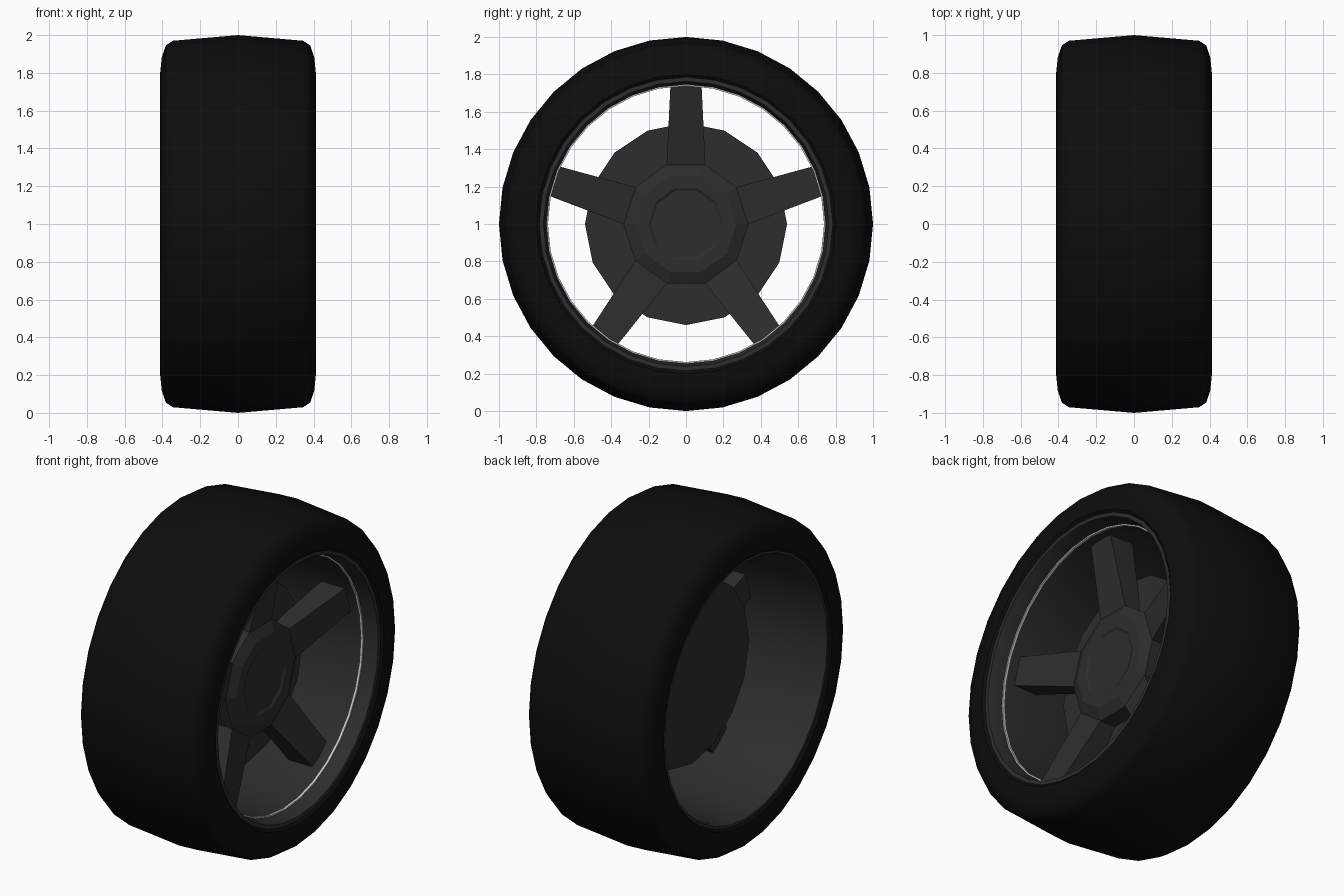
import bpy, bmesh, math

if "Cube" in bpy.data.objects:
    bpy.data.objects.remove(bpy.data.objects["Cube"])


def material(name, value):
    m = bpy.data.materials.new(name)
    m.diffuse_color = (value, value, value, 1)
    m.use_nodes = True
    m.node_tree.nodes["Principled BSDF"].inputs["Base Color"].default_value = m.diffuse_color
    return m


RUBBER = material("rubber", 0.004)
ALLOY = material("dark_alloy", 0.026)
SILVER = material("silver", 0.6)


def make_object(name, bm, mat, smooth=False):
    bmesh.ops.recalc_face_normals(bm, faces=bm.faces[:])
    me = bpy.data.meshes.new(name)
    bm.to_mesh(me)
    bm.free()
    me.materials.append(mat)
    ob = bpy.data.objects.new(name, me)
    bpy.context.collection.objects.link(ob)
    if smooth:
        bpy.ops.object.select_all(action='DESELECT')
        ob.select_set(True)
        bpy.context.view_layer.objects.active = ob
        bpy.ops.object.shade_smooth_by_angle(angle=math.radians(40))
    return ob


def lathe(name, profile, sides, mat, closed=False, caps=False, smooth=False):
    """Revolve (x, radius) points about the axle, at height 1."""
    bm = bmesh.new()
    rings = []
    for x, r in profile:
        rings.append([bm.verts.new((x, r * math.cos(2 * math.pi * i / sides),
                                    1 + r * math.sin(2 * math.pi * i / sides)))
                      for i in range(sides)])
    pairs = list(zip(rings, rings[1:]))
    if closed:
        pairs.append((rings[-1], rings[0]))
    for a, b in pairs:
        for i in range(sides):
            j = (i + 1) % sides
            bm.faces.new((a[i], a[j], b[j], b[i]))
    if caps:
        bm.faces.new(rings[0])
        bm.faces.new(rings[-1])
    return make_object(name, bm, mat, smooth)


# Tyre: slightly crowned tread with rounded shoulders
half = [(0.345, 0.97), (0.383, 0.945), (0.404, 0.88), (0.412, 0.80), (0.40, 0.785)]
tyre = [(-x, r) for x, r in reversed(half)] + [(0, 1.0)] + half
lathe("tyre", tyre, 32, RUBBER, smooth=True)

# Rim: open barrel with front and rear lips
rim = [(-0.40, 0.79), (-0.40, 0.77), (-0.37, 0.76), (0.08, 0.746), (0.31, 0.746),
       (0.37, 0.755), (0.40, 0.762), (0.40, 0.79)]
lathe("rim_barrel", rim, 32, ALLOY, smooth=True)

# Thin bright trim ring inside the front lip
lathe("trim_ring", [(0.30, 0.746), (0.30, 0.738), (0.315, 0.738), (0.315, 0.746)],
      32, SILVER, closed=True)

# Brake disc behind the spokes
lathe("brake_disc", [(-0.04, 0.54), (0.05, 0.54)], 16, ALLOY, caps=True)

# Ten-sided hub with chamfered face and slightly sunk cap
lathe("hub", [(0.04, 0.335), (0.15, 0.335), (0.18, 0.27), (0.18, 0.20), (0.172, 0.187)],
      10, ALLOY, caps=True)

# Five tapering spokes, dished outward towards the rim
for k in range(5):
    a = math.radians(90 + 72 * k)
    bm = bmesh.new()
    ends = []
    for r, w, back, front in ((0.31, 0.104, 0.04, 0.15), (0.744, 0.083, 0.08, 0.238)):
        ends.append([bm.verts.new((x, r * math.cos(a) - s * w * math.sin(a),
                                   1 + r * math.sin(a) + s * w * math.cos(a)))
                     for x, s in ((back, -1), (front, -1), (front, 1), (back, 1))])
    for i in range(4):
        j = (i + 1) % 4
        bm.faces.new((ends[0][i], ends[0][j], ends[1][j], ends[1][i]))
    bm.faces.new(ends[0])
    bm.faces.new(ends[1])
    make_object(f"spoke_{k + 1}", bm, ALLOY)
